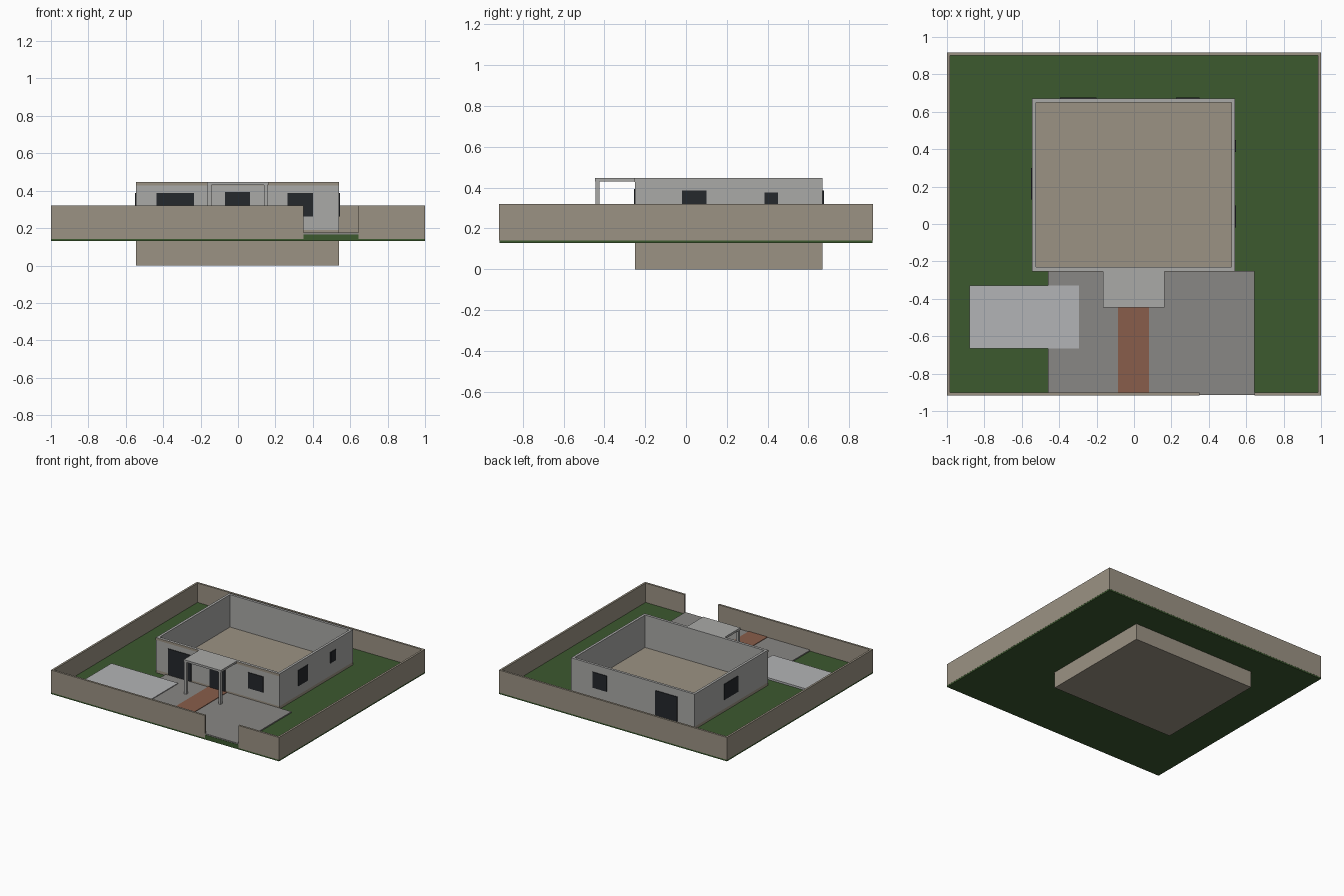
import bpy, bmesh

if "Cube" in bpy.data.objects:
    bpy.data.objects.remove(bpy.data.objects["Cube"])


def material(name, r, g, b):
    m = bpy.data.materials.new(name)
    m.diffuse_color = (r, g, b, 1)
    m.use_nodes = True
    m.node_tree.nodes["Principled BSDF"].inputs["Base Color"].default_value = m.diffuse_color
    return m


TAN = material("tan_render", 0.33, 0.29, 0.23)
GRASS = material("grass", 0.045, 0.10, 0.028)
WALL = material("wall_paint", 0.40, 0.40, 0.39)
PAVE = material("paving", 0.25, 0.245, 0.235)
BRICK = material("brick", 0.25, 0.11, 0.07)
SLAB = material("pale_concrete", 0.45, 0.455, 0.465)
GLASS = material("dark_glass", 0.018, 0.021, 0.025)


def finish(name, bm, mat):
    bmesh.ops.recalc_face_normals(bm, faces=bm.faces)
    me = bpy.data.meshes.new(name)
    bm.to_mesh(me)
    bm.free()
    me.materials.append(mat)
    ob = bpy.data.objects.new(name, me)
    bpy.context.collection.objects.link(ob)
    return ob


def box(name, x, y, z, mat):
    """Box from (min, max) ranges on each axis."""
    bm = bmesh.new()
    bmesh.ops.create_cube(bm, size=1)
    for v in bm.verts:
        v.co = [r[0] if c < 0 else r[1] for r, c in zip((x, y, z), v.co)]
    return finish(name, bm, mat)


def ring(name, x, y, z, t, mat):
    """Rectangular wall loop of thickness t, open at top and bottom."""
    bm = bmesh.new()
    loops = []
    for inset, h in ((0, z[0]), (0, z[1]), (t, z[1]), (t, z[0])):
        a, b, c, d = x[0] + inset, x[1] - inset, y[0] + inset, y[1] - inset
        loops.append([bm.verts.new((px, py, h)) for px, py in ((a, c), (b, c), (b, d), (a, d))])
    for k in range(4):
        lo, hi = loops[k], loops[(k + 1) % 4]
        for i in range(4):
            j = (i + 1) % 4
            bm.faces.new((lo[i], lo[j], hi[j], hi[i]))
    return finish(name, bm, mat)


# Plot and ground surfaces
PX, PY = 1.0, 0.915
box("lawn", (-PX, PX), (-PY, PY), (0.13, 0.167), GRASS)
box("driveway", (-0.46, 0.645), (-PY + 0.002, -0.25), (0.16, 0.176), PAVE)
box("brick_path", (-0.085, 0.08), (-PY + 0.004, -0.25), (0.16, 0.18), BRICK)
box("patio_slab", (-0.88, -0.295), (-0.665, -0.33), (0.16, 0.182), SLAB)

# Boundary walls, with the gate opening at the front
T, BZ = 0.015, (0.142, 0.32)
O = 0.001
for side, s in (("left", -1), ("right", 1)):
    xs = sorted((s * (PX + O), s * (PX - T)))
    box(f"boundary_wall_{side}", xs, (-PY - O, PY + O), BZ, TAN)
box("boundary_wall_back", (-PX + T, PX - T), (PY - T, PY + O), BZ, TAN)
box("boundary_wall_front_left", (-PX + T, 0.35), (-PY - O, -PY + T), BZ, TAN)
box("boundary_wall_front_right", (0.645, PX - T), (-PY - O, -PY + T), BZ, TAN)

# House: solid foundation with floor, open-topped walls, front fascia
HX, HY = (-0.545, 0.54), (-0.25, 0.67)
box("foundation", HX, HY, (0.0, 0.19), TAN)
ring("house_walls", HX, HY, (0.19, 0.447), 0.02, WALL)
box("front_fascia", HX, (HY[0] - 0.003, HY[0] + 0.005), (0.428, 0.446), TAN)

# Doors and windows: thin panels on the wall faces (side, along-wall range, z range)
P = 0.005
faces = {
    "front": (1, HY[0] - P, HY[0] + P),
    "back": (1, HY[1] - P, HY[1] + P),
    "left": (0, HX[0] - P, HX[0] + P),
    "right": (0, HX[1] - P, HX[1] + P),
}
openings = [
    ("front_large_door", "front", (-0.435, -0.235), (0.18, 0.387)),
    ("front_entry_door", "front", (-0.07, 0.065), (0.18, 0.394)),
    ("front_window", "front", (0.265, 0.40), (0.262, 0.387)),
    ("back_door", "back", (-0.395, -0.20), (0.18, 0.387)),
    ("back_window", "back", (0.225, 0.35), (0.262, 0.387)),
    ("left_window", "left", (0.13, 0.30), (0.262, 0.387)),
    ("right_window", "right", (-0.02, 0.10), (0.262, 0.387)),
    ("right_small_window", "right", (0.385, 0.45), (0.29, 0.376)),
]
for name, side, along, z in openings:
    axis, a, b = faces[side]
    if axis:
        box(name, along, (a, b), z, GLASS)
    else:
        box(name, (a, b), along, z, GLASS)

# Entrance canopy on two posts
box("porch_canopy", (-0.165, 0.162), (-0.446, -0.25), (0.431, 0.447), WALL)
for side, cx in (("left", -0.152), ("right", 0.149)):
    box(f"porch_post_{side}", (cx - 0.01, cx + 0.01), (-0.444, -0.424), (0.17, 0.431), WALL)
